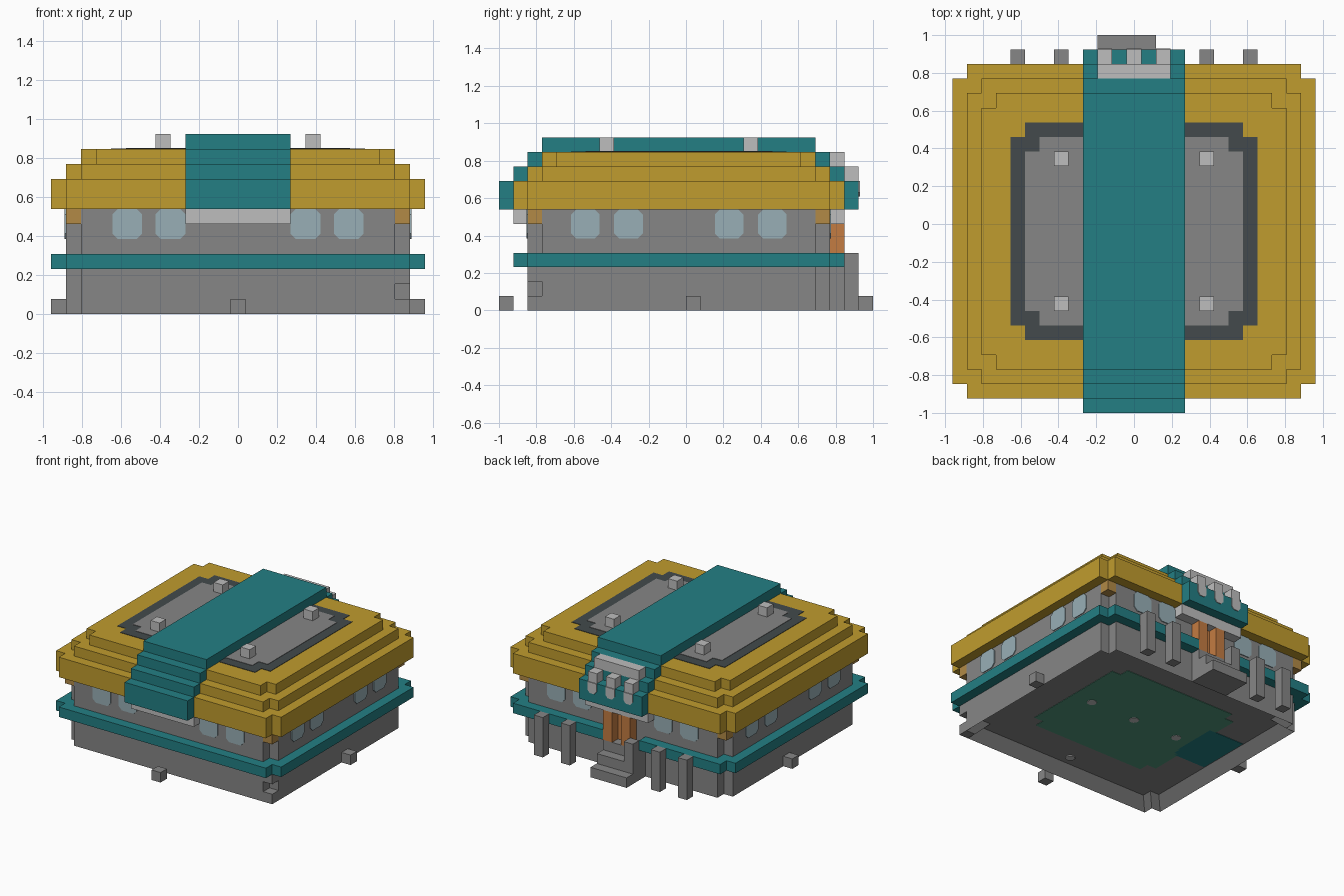
import bpy, bmesh, math

if "Cube" in bpy.data.objects:
    bpy.data.objects.remove(bpy.data.objects["Cube"])

U = 1 / 13  # block size; all sizes below are in blocks
THIN = 0.08


def material(name, code):
    rgb = [int(code[i:i + 2], 16) / 255 for i in (0, 2, 4)]
    col = [c / 12.92 if c < 0.04045 else ((c + 0.055) / 1.055) ** 2.4 for c in rgb] + [1]
    m = bpy.data.materials.new(name)
    m.use_nodes = True
    m.diffuse_color = col
    m.node_tree.nodes["Principled BSDF"].inputs["Base Color"].default_value = col
    return m


stone = material("stone grey", "868686")
pale = material("pale grey", "bebebe")
slate = material("slate", "434a4c")
gold = material("gold", "c09c2e")
teal = material("teal", "237f84")
glass = material("window blue", "98afb6")
wood = material("orange wood", "c47c42")
tan = material("tan", "b28a46")
green = material("floor green", "50967c")


def prism(name, pts, lo, hi, mat, axis="z", recess=0):
    """Extrude a flat outline along an axis, optionally hollowing its underside."""
    place = {"z": lambda a, b, h: (a, b, h),
             "y": lambda a, b, h: (a, h, b),
             "x": lambda a, b, h: (h, a, b)}[axis]
    bm = bmesh.new()
    base = bm.faces.new([bm.verts.new([c * U for c in place(a, b, lo)]) for a, b in pts])
    top = bmesh.ops.extrude_face_region(bm, geom=[base], use_keep_orig=True)
    for v in [g for g in top["geom"] if isinstance(g, bmesh.types.BMVert)]:
        v.co["xyz".index(axis)] = hi * U
    bmesh.ops.recalc_face_normals(bm, faces=bm.faces[:])
    if recess:
        bm.normal_update()
        under = min(bm.faces, key=lambda f: f.calc_center_median().z)
        bmesh.ops.inset_individual(bm, faces=[under], thickness=U, use_even_offset=True)
        for v in under.verts:
            v.co.z += recess * U
    me = bpy.data.meshes.new(name)
    bm.to_mesh(me)
    bm.free()
    me.materials.append(mat)
    ob = bpy.data.objects.new(name, me)
    bpy.context.collection.objects.link(ob)
    return ob


def rect(a0, a1, b0, b1):
    return [(a0, b0), (a1, b0), (a1, b1), (a0, b1)]


def box(name, x0, x1, y0, y1, z0, z1, mat):
    return prism(name, rect(x0, x1, y0, y1), z0, z1, mat)


def notched(x, y0, y1, n=1, gap=()):
    """Rectangle with a square step cut from each corner, and an optional back gap."""
    i = x - n
    pts = [(-i, y0), (i, y0), (i, y0 + n), (x, y0 + n), (x, y1 - n), (i, y1 - n), (i, y1)]
    if gap:
        a, b = gap
        pts += [(b, y1), (b, y1 - 1), (a, y1 - 1), (a, y1)]
    return pts + [(-i, y1), (-i, y1 - n), (-x, y1 - n), (-x, y0 + n), (-i, y0 + n)]


def pane(a, z0, z1):
    """Window outline with clipped corners."""
    c = 0.35
    return [(a + c, z0), (a + 2 - c, z0), (a + 2, z0 + c), (a + 2, z1 - c),
            (a + 2 - c, z1), (a + c, z1), (a, z1 - c), (a, z0 + c)]


# Walls with a hollow underside, and the filled front corner
prism("walls", notched(11.5, -11, 10), 0, 7, stone, recess=1)
for k in (0, 2):
    box("corner_block", 10.5, 11.5, -11, -10, k, k + 1, stone)
prism("belt", notched(12.5, -12, 11, gap=(-2.5, 1.5)), 3, 4, teal)

# Corner brackets under the roof
for sx in (-1, 1):
    for y in (-11, 9):
        box("roof_bracket", *sorted((sx * 10.5, sx * 11.5)), y, y + 1, 6, 7, tan)

# Windows on all four sides
for a in (-8.4, -5.5, 3.5, 6.4):
    prism("front_window", pane(a, 5, 7), -11 - THIN, -11, glass, "y")
    prism("back_window", pane(a, 5, 7), 10, 10 + THIN, glass, "y")
for a in (-8, -5, 2, 5):
    for side in (-1, 1):
        prism("side_window", pane(a, 5, 7), *sorted((side * 11.5, side * (11.5 + THIN))),
              glass, "x")

# Stepped roof with a stepped ribbon over it
for k, (z0, z1) in enumerate([(7, 9), (9, 10), (10, 11)]):
    prism("roof_tier", notched(12.5 - k, -12 + k, 11 - k), z0, z1, gold)
for k, (z0, z1) in enumerate([(7, 9), (9, 10), (10, 11), (11, 12)]):
    box("roof_ribbon", -3.5, 3.5, -13 + k, 12 - k, z0, z1, teal)

# Flat roof panels and corner studs
prism("roof_border", notched(8.5, -8, 7), 11, 11 + THIN / 2, slate)
prism("roof_panel", notched(7.5, -7, 6), 11, 11 + THIN, stone)
for x in (-5.5, 4.5):
    for y in (-6, 4):
        box("roof_stud", x, x + 1, y, y + 1, 11, 12, pale)

# Pale ledges under the ribbon ends
box("front_ledge", -3.5, 3.5, -12, -11, 6, 7, pale)
box("back_ledge", -3.5, 3.5, 10, 11, 6, 7, pale)

# Back crest: bar, three teeth and their painted tips
box("crest_bar", -2.5, 2.5, 10, 11, 10, 11, pale)
for x in (-2.5, -0.5, 1.5):
    box("crest_tooth", x, x + 1, 11, 12, 9, 10, pale)
    tip = [(x, 9), (x, 8.2), (x + 0.25, 7.9), (x + 0.75, 7.9), (x + 1, 8.2), (x + 1, 9)]
    prism("crest_tip", tip, 12, 12 + THIN, pale, "y")

# Back entrance: stairs, door posts and door
for k in range(3):
    box("stair", -2.5, 1.5, 10, 13 - k, k, k + 1, stone)
for x in (-1.5, 0.5):
    box("door_post", x, x + 1, 10, 11, 3, 6, wood)
box("door", -1.5, 1.5, 10, 10 + THIN, 3, 6, wood)

# Fence posts along the back
for x in (-8.5, -5.5, -2.5, 4.5, 7.5):
    box("fence_post", x, x + 1, 11, 12, 0, 4, stone)

# Ground studs at the front and sides
box("front_stud", -0.5, 0.5, -13, -12, 0, 1, stone)
for x in (-12.5, 11.5):
    box("side_stud", x, x + 1, 0, 1, 0, 1, stone)

# Painted underside: rug, mat and round lights
prism("floor_rug", notched(7.2, -6.5, 6.5), 1 - THIN / 2, 1, green)
box("floor_mat", -10.4, -6.5, -2.5, 3, 1 - THIN / 2, 1, teal)
for cx, cy in ((-5, 0), (0, 0), (5, 0), (0, -9)):
    ring = [(cx + 0.45 * math.cos(t * math.tau / 12), cy + 0.45 * math.sin(t * math.tau / 12))
            for t in range(12)]
    prism("floor_light", ring, 1 - THIN, 1, pale)
